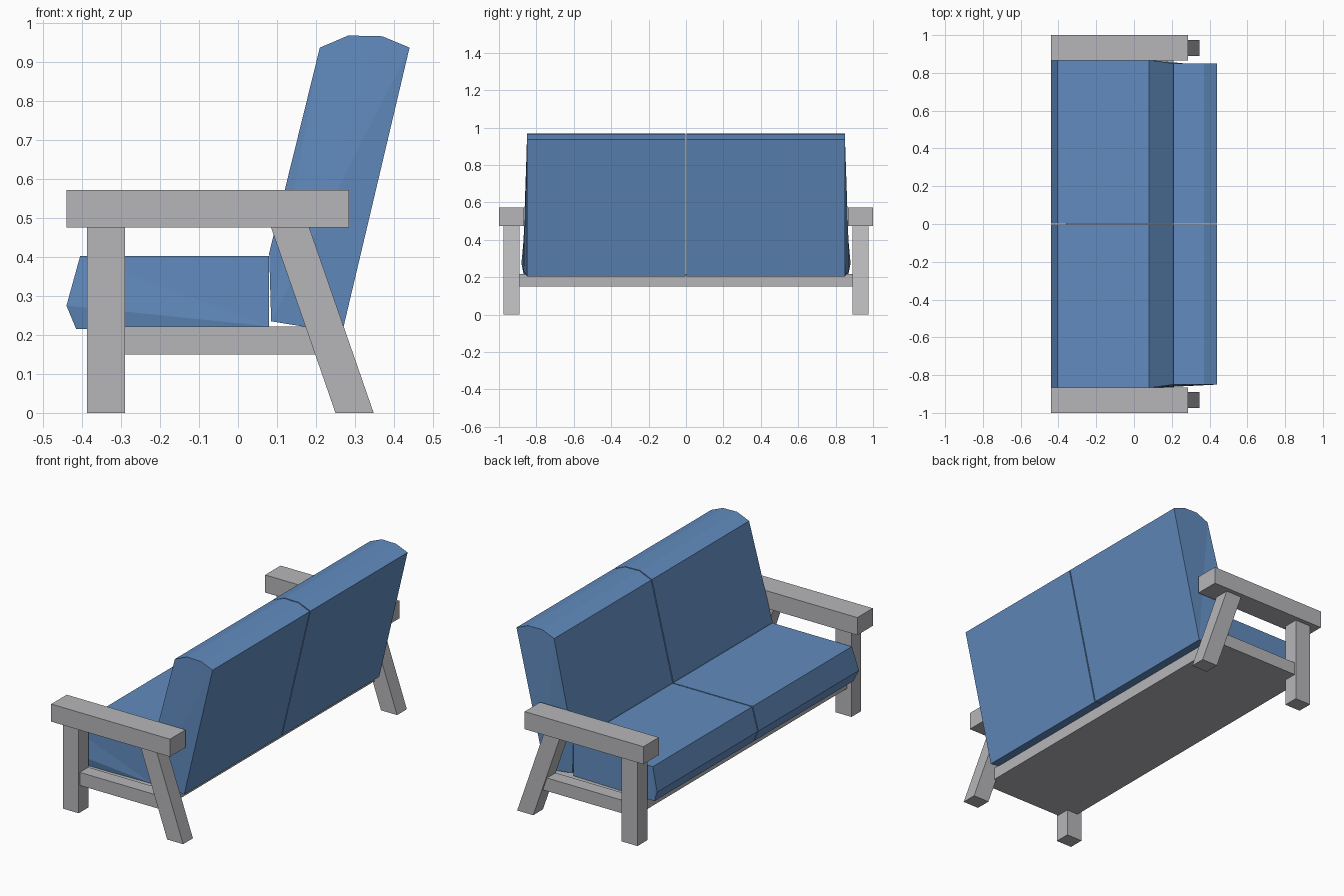
import bpy, bmesh

if "Cube" in bpy.data.objects:
    bpy.data.objects.remove(bpy.data.objects["Cube"])


def material(name, rgb):
    m = bpy.data.materials.new(name)
    m.diffuse_color = (*rgb, 1)
    m.use_nodes = True
    m.node_tree.nodes["Principled BSDF"].inputs["Base Color"].default_value = m.diffuse_color
    return m


GREY = material("grey frame", (0.47, 0.47, 0.49))
BLUE = material("blue fabric", (0.12, 0.26, 0.52))


def prism(name, near, far, mat):
    """Extrude an xz profile along y; points are (x, z) or (x, z, y), y overriding the far end."""
    bm = bmesh.new()
    n = len(far[0])
    a = [bm.verts.new((p[0], near, p[1])) for p in far[0]] if n else []
    b = [bm.verts.new((p[0], p[2] if len(p) > 2 else far[1], p[1])) for p in far[0]]
    bm.faces.new(a)
    bm.faces.new(b[::-1])
    for i in range(n):
        j = (i + 1) % n
        bm.faces.new((a[j], a[i], b[i], b[j]))
    # side panels may be slightly bowed, so split them cleanly
    bmesh.ops.triangulate(bm, faces=[f for f in bm.faces if len(f.verts) > 4])
    bmesh.ops.recalc_face_normals(bm, faces=bm.faces)
    me = bpy.data.meshes.new(name)
    bm.to_mesh(me)
    bm.free()
    me.materials.append(mat)
    ob = bpy.data.objects.new(name, me)
    bpy.context.collection.objects.link(ob)
    return ob


def rect(x0, x1, z0, z1):
    return [(x0, z0), (x1, z0), (x1, z1), (x0, z1)]


# cushion outlines, slightly wider where they press against each other
SEAT = [(-0.405, 0.402, 0.868), (-0.44, 0.275, 0.88), (-0.415, 0.215, 0.868),
        (0.08, 0.222, 0.868), (0.08, 0.402, 0.868)]
BACK = [(0.21, 0.937), (0.283, 0.968), (0.37, 0.966), (0.44, 0.937),
        (0.267, 0.205), (0.085, 0.235, 0.868), (0.08, 0.41, 0.868)]

for side, s in (("left", -1), ("right", 1)):
    # side frame
    prism(side + "_armrest", s * 0.865, (rect(-0.44, 0.285, 0.475, 0.572), s * 1.0), GREY)
    prism(side + "_front_leg", s * 0.89, (rect(-0.387, -0.29, 0, 0.475), s * 0.975), GREY)
    prism(side + "_back_leg", s * 0.89,
          ([(0.25, 0), (0.348, 0), (0.183, 0.475), (0.085, 0.475)], s * 0.975), GREY)
    prism(side + "_side_rail", s * 0.89,
          ([(-0.29, 0.15), (0.198, 0.15), (0.173, 0.222), (-0.29, 0.222)], s * 0.965), GREY)
    # cushions, leaving a thin seam in the middle
    for name, outline, width in (("_seat_cushion", SEAT, 0.868), ("_back_cushion", BACK, 0.85)):
        pts = [(p[0], p[1], s * (p[2] if len(p) > 2 else width)) for p in outline]
        prism(side + name, s * 0.003, (pts, s * width), BLUE)

# platform under the cushions
prism("seat_platform", -0.89, (rect(-0.36, 0.21, 0.15, 0.218), 0.89), GREY)
